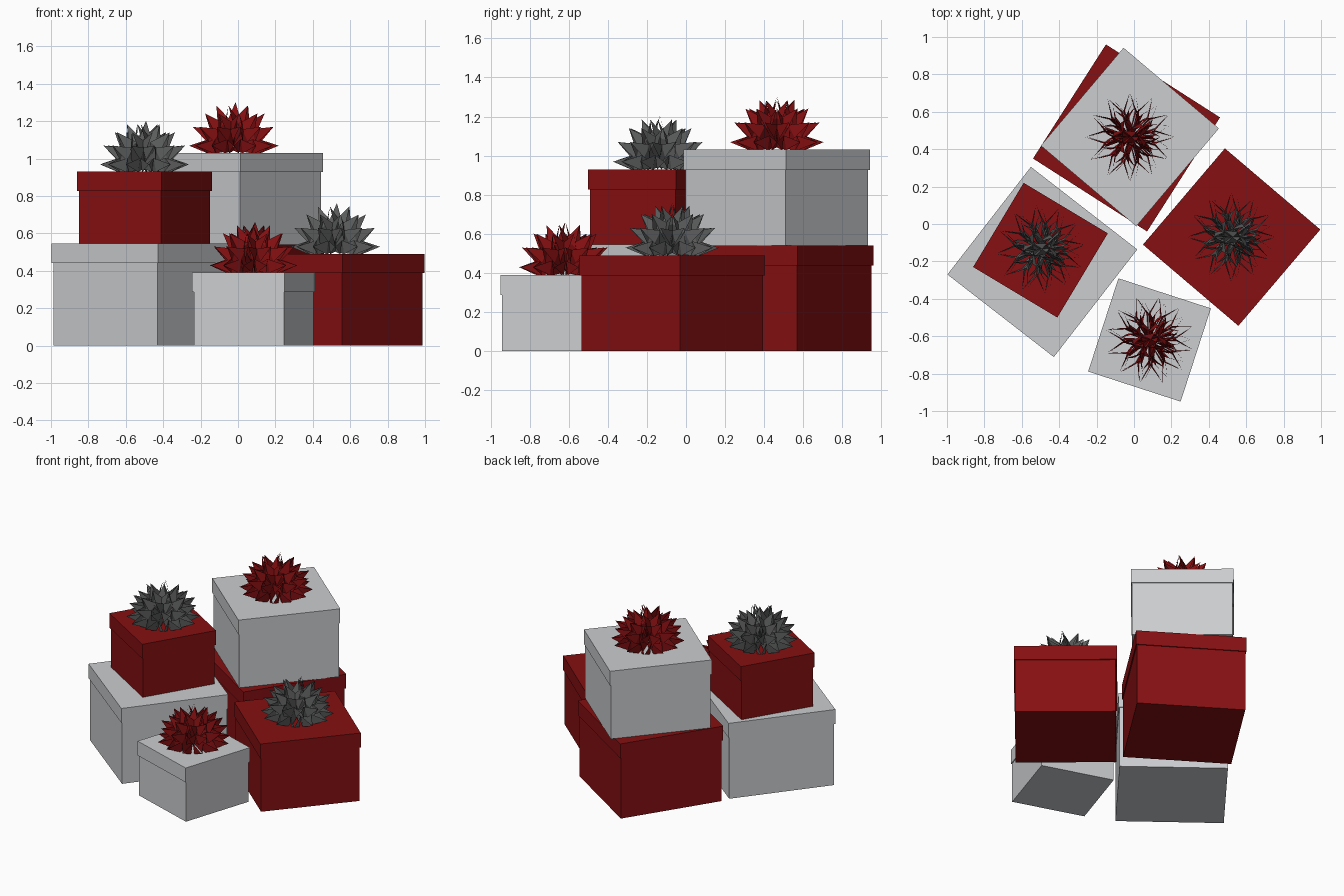
import bpy, bmesh, math
from mathutils import Matrix, Vector

cube = bpy.data.objects.get("Cube")
if cube:
    bpy.data.objects.remove(cube, do_unlink=True)


def material(name, rgb):
    m = bpy.data.materials.new(name)
    m.use_nodes = True
    m.diffuse_color = (*rgb, 1)
    m.node_tree.nodes["Principled BSDF"].inputs["Base Color"].default_value = (*rgb, 1)
    return m


WHITE = material("white_card", (0.6, 0.61, 0.63))
RED = material("deep_red", (0.24, 0.005, 0.006))
GREY = material("grey_ribbon", (0.11, 0.112, 0.113))


def finish(bm, name, mat):
    mesh = bpy.data.meshes.new(name)
    bm.to_mesh(mesh)
    bm.free()
    mesh.materials.append(mat)
    ob = bpy.data.objects.new(name, mesh)
    bpy.context.collection.objects.link(ob)
    return ob


def block(name, size, centre, angle, z0, z1, mat):
    bm = bmesh.new()
    bmesh.ops.create_cube(bm, size=1)
    bmesh.ops.scale(bm, vec=(*size, z1 - z0), verts=bm.verts)
    ob = finish(bm, name, mat)
    ob.location = (*centre, (z0 + z1) / 2)
    ob.rotation_euler.z = math.radians(angle)


def gift_box(name, size, centre, angle, z0, z1, mat):
    """Box body with a slightly wider lid."""
    lid = z1 - 0.103
    block(name + "_body", [s - 0.014 for s in size], centre, angle, z0, lid, mat)
    block(name + "_lid", size, centre, angle, lid, z1, mat)


def add_loop(bm, turn, tilt, length, half_width, height):
    """One pointed ribbon loop: two bent strips meeting at the tip."""
    place = Matrix.Rotation(turn, 4, "Z") @ Matrix.Rotation(-tilt, 4, "Y")
    point = lambda x, y, z: bm.verts.new(place @ Vector((x, y, z)))
    tip = point(length, 0, 0)
    for side in (-1, 1):
        root_low = point(0.02, 0, -height * 0.15)
        root_top = point(0.02, 0, height * 0.15)
        low = point(length * 0.58, side * half_width * 0.75, -height * 0.45)
        top = point(length * 0.58, side * half_width, height * 0.55)
        bm.faces.new((root_low, low, top, root_top))
        bm.faces.new((low, tip, top))


def bow(name, centre, z, mat, spin):
    bm = bmesh.new()
    # loops, tilt in degrees, length: from the flat outer ring to the upright heart
    rings = [(12, 4, 0.24), (11, 28, 0.25), (9, 49, 0.25), (5, 68, 0.25), (1, 88, 0.25)]
    for i, (count, tilt, length) in enumerate(rings):
        for k in range(count):
            turn = 2 * math.pi * (k + 0.5 * (i % 2)) / count + spin
            add_loop(bm, turn, math.radians(tilt), length, 0.036, 0.075)
    ob = finish(bm, name, mat)
    ob.location = (*centre, z + 0.022)


# Boxes
gift_box("large_white_box", (0.72, 0.728), (-0.49, -0.203), -37.8, 0, 0.545, WHITE)
gift_box("small_red_box", (0.525, 0.525), (-0.50, -0.14), -31, 0.545, 0.93, RED)
gift_box("large_red_box", (0.724, 0.724), (-0.04, 0.46), -32.6, 0, 0.54, RED)
gift_box("tall_white_box", (0.668, 0.685), (-0.022, 0.465), -40.2, 0.54, 1.03, WHITE)
gift_box("right_red_box", (0.67, 0.676), (0.522, -0.07), -40.4, 0, 0.49, RED)
gift_box("small_white_box", (0.52, 0.524), (0.083, -0.62), -18, 0, 0.39, WHITE)

# Bows
bow("small_red_box_bow", (-0.50, -0.135), 0.93, GREY, 0.1)
bow("tall_white_box_bow", (-0.022, 0.465), 1.03, RED, 0.0)
bow("right_red_box_bow", (0.52, -0.07), 0.49, GREY, 0.0)
bow("small_white_box_bow", (0.083, -0.62), 0.39, RED, 0.3)
